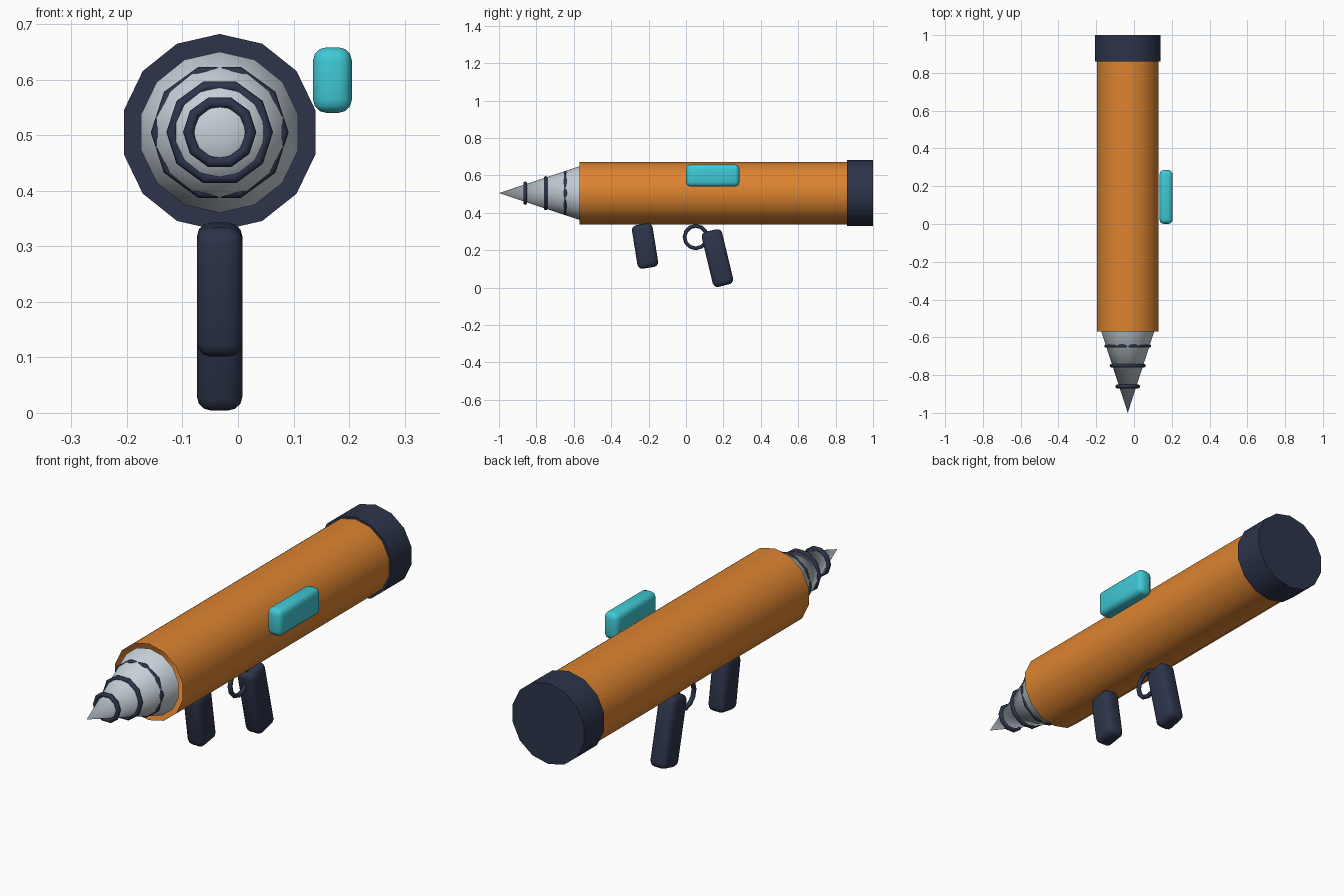
import bpy, bmesh, math
from mathutils import Vector, Matrix

cube = bpy.data.objects.get("Cube")
if cube:
    bpy.data.objects.remove(cube, do_unlink=True)

AXIS_X, AXIS_Z = -0.033, 0.505


def material(name, rgb):
    m = bpy.data.materials.new(name)
    m.use_nodes = True
    color = (*rgb, 1)
    m.diffuse_color = color
    m.node_tree.nodes["Principled BSDF"].inputs["Base Color"].default_value = color
    return m


orange = material("orange", (0.72, 0.23, 0.03))
navy = material("navy", (0.026, 0.035, 0.07))
steel = material("pale steel", (0.56, 0.63, 0.68))
cyan = material("cyan", (0.05, 0.58, 0.66))


def finish(bm, name, mat, angle=35):
    bmesh.ops.recalc_face_normals(bm, faces=bm.faces)
    mesh = bpy.data.meshes.new(name)
    bm.to_mesh(mesh)
    bm.free()
    mesh.materials.append(mat)
    ob = bpy.data.objects.new(name, mesh)
    bpy.context.collection.objects.link(ob)
    bpy.ops.object.select_all(action="DESELECT")
    ob.select_set(True)
    bpy.context.view_layer.objects.active = ob
    bpy.ops.object.shade_smooth_by_angle(angle=math.radians(angle))
    return ob


def barrel_part(name, mat, y0, y1, r0, r1, sides=14, caps=True):
    """Tapered round section along the barrel axis, with a vertex on top."""
    bm = bmesh.new()
    bmesh.ops.create_cone(bm, cap_ends=caps, segments=sides, radius1=r1,
                          radius2=r0, depth=y1 - y0)
    top = max(bm.verts, key=lambda v: v.co.xy.length).co
    spin = Matrix.Rotation(math.pi / 2 - math.atan2(top.y, top.x), 4, "Z")
    bmesh.ops.transform(bm, verts=bm.verts, matrix=Matrix.Translation(
        (AXIS_X, (y0 + y1) / 2, AXIS_Z)) @ Matrix.Rotation(math.pi / 2, 4, "X") @ spin)
    return finish(bm, name, mat)


def rounded_box(name, mat, size, center, bevel, tilt=0):
    bm = bmesh.new()
    bmesh.ops.create_cube(bm, size=1)
    bmesh.ops.scale(bm, verts=bm.verts, vec=size)
    bmesh.ops.bevel(bm, geom=bm.edges[:], offset=bevel, segments=3,
                    profile=0.5, affect="EDGES")
    bmesh.ops.transform(bm, verts=bm.verts, matrix=Matrix.Translation(center)
                        @ Matrix.Rotation(math.radians(tilt), 4, "X"))
    return finish(bm, name, mat)


def ring(name, mat, center, major, minor, sides, axis):
    """Torus around the X or Y axis, swept from a small circle."""
    bm = bmesh.new()
    loops = []
    for i in range(sides):
        a = 2 * math.pi * i / sides
        loop = []
        for j in range(8):
            b = 2 * math.pi * j / 8
            r, h = major + minor * math.cos(b), minor * math.sin(b)
            u, v = r * math.cos(a), r * math.sin(a)
            offset = Vector((u, h, v) if axis == "Y" else (h, u, v))
            loop.append(bm.verts.new(Vector(center) + offset))
        loops.append(loop)
    for i in range(sides):
        p, q = loops[i], loops[(i + 1) % sides]
        for j in range(8):
            k = (j + 1) % 8
            bm.faces.new((p[j], q[j], q[k], p[k]))
    return finish(bm, name, mat, 50)


# Open launch tube and its rear collar
barrel_part("launch_tube", orange, -0.57, 0.87, 0.167, 0.167, caps=False)
barrel_part("rear_collar", navy, 0.86, 1.0, 0.177, 0.177)

# Pointed nose with three bands
barrel_part("nose_cone", steel, -1.0, -0.565, 0, 0.145)
for label, y, radius in (("rear", -0.645, 0.114), ("middle", -0.75, 0.086),
                         ("front", -0.86, 0.056)):
    ring(f"{label}_nose_band", navy, (AXIS_X, y, AXIS_Z), radius, 0.01, 10, "Y")

# Grips and trigger guard under the tube
rounded_box("front_grip", navy, (0.082, 0.112, 0.235), (AXIS_X, -0.219, 0.222), 0.026, 9)
rounded_box("rear_grip", navy, (0.082, 0.112, 0.302), (AXIS_X, 0.168, 0.158), 0.026, 13.5)
ring("trigger_guard", navy, (AXIS_X, 0.052, 0.27), 0.06, 0.01, 12, "X")

# Side sight
rounded_box("side_sight", cyan, (0.07, 0.285, 0.118), (0.17, 0.143, 0.599), 0.024)
